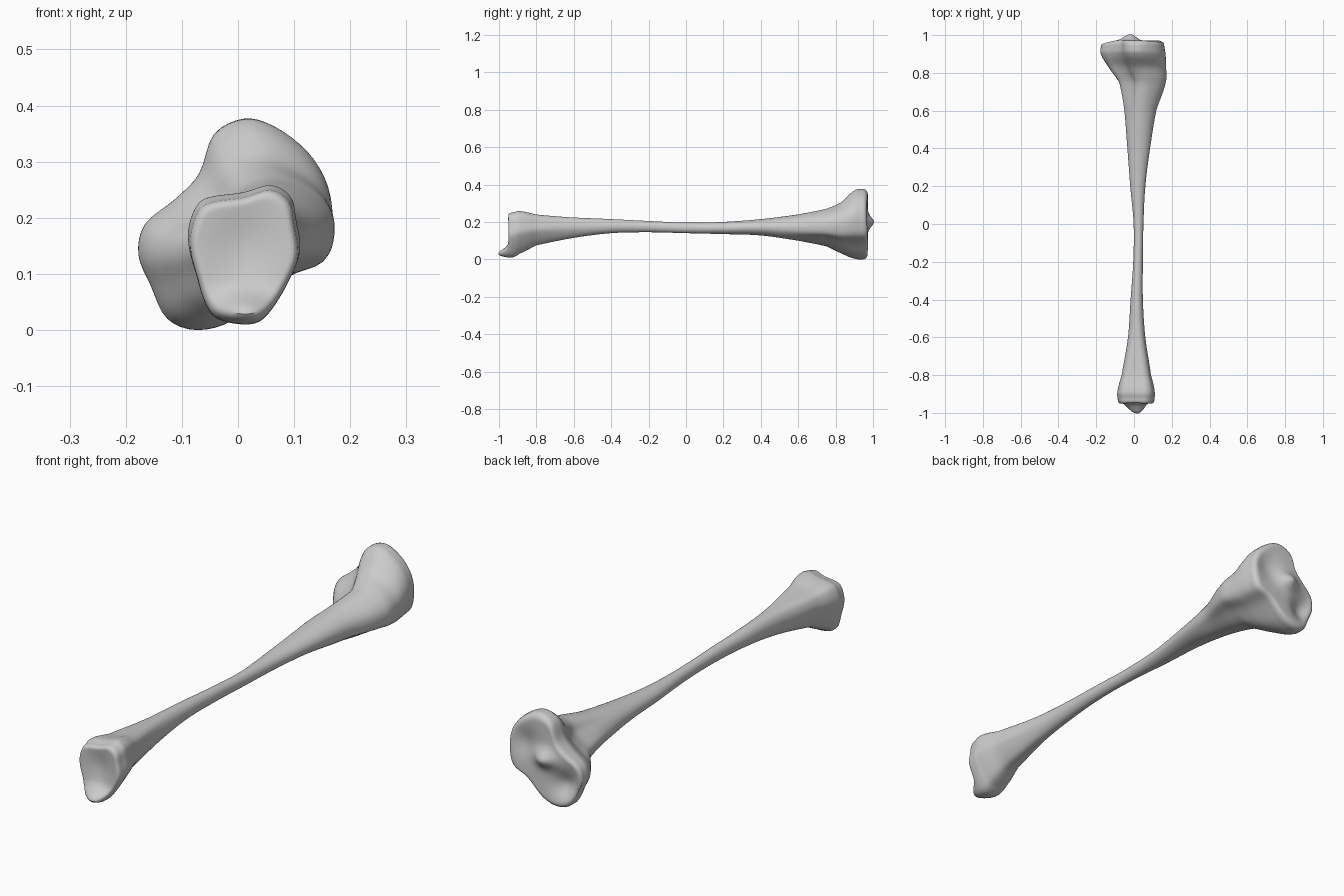
import bpy
import bmesh
import math
from mathutils import Vector

SIDES = 64

if "Cube" in bpy.data.objects:
    bpy.data.objects.remove(bpy.data.objects["Cube"])


def hermite(p0, p1, p2, p3, t):
    """Smooth curve from p1 to p2."""
    return 0.5 * (2 * p1 + (p2 - p0) * t + (2 * p0 - 5 * p1 + 4 * p2 - p3) * t ** 2
                  + (3 * p1 - p0 - 3 * p2 + p3) * t ** 3)


def smoothstep(a, b, value):
    t = max(0, min(1, (value - a) / (b - a)))
    return t * t * (3 - 2 * t)


def unit_outline(points):
    """Smooth a closed outline and fit it in a unit box."""
    points = [Vector(p) for p in points]
    n = len(points)
    steps = SIDES // n
    curve = []
    for i in range(n):
        near = [points[(i + k) % n] for k in (-1, 0, 1, 2)]
        curve += [hermite(*near, s / steps) for s in range(steps)]
    low = Vector([min(p[k] for p in curve) for k in (0, 1)])
    high = Vector([max(p[k] for p in curve) for k in (0, 1)])
    size = high - low
    return [Vector(((p.x - low.x) / size.x, (p.y - low.y) / size.y)) for p in curve]


# Cross-sections (x, z), counter-clockwise from +x
knee_shape = unit_outline([
    (.17, .19), (.165, .26), (.13, .32), (.07, .365), (.015, .378), (-.04, .35),
    (-.067, .28), (-.11, .235), (-.165, .19), (-.177, .135), (-.155, .08),
    (-.125, .02), (-.07, 0), (0, .02), (.08, .09), (.15, .125)])
ankle_shape = unit_outline([
    (.112, .14), (.105, .19), (.095, .235), (.06, .257), (.01, .243), (-.045, .235),
    (-.07, .22), (-.085, .18), (-.085, .14), (-.072, .09), (-.06, .05), (-.04, .02),
    (0, .008), (.04, .012), (.07, .045), (.1, .1)])
shaft_shape = unit_outline([
    (math.cos(i * math.tau / 16), math.sin(i * math.tau / 16)) for i in range(16)])

# Stations along the bone: y, left and right edges, underside, top
stations = [Vector(s) for s in [
    (-.93, -.086, .108, .01, .25), (-.89, -.088, .11, .03, .258),
    (-.8, -.065, .09, .075, .24), (-.6, -.032, .06, .115, .225),
    (-.4, -.018, .047, .14, .215), (-.2, -.004, .047, .145, .205),
    (0, -.002, .05, .14, .196), (.2, -.02, .06, .135, .2),
    (.4, -.035, .085, .128, .215), (.6, -.052, .118, .1, .24),
    (.75, -.08, .168, .07, .27), (.83, -.135, .17, .032, .305),
    (.9, -.175, .167, .004, .368), (.945, -.175, .16, 0, .377)]]


def section(row):
    """One ring of the bone, blending the three shapes by position."""
    y, left, right, under, top = row
    knee = smoothstep(.45, .88, y)
    ankle = smoothstep(-.45, -.86, y)
    ring = []
    for k, a, s in zip(knee_shape, ankle_shape, shaft_shape):
        p = k * knee + a * ankle + s * (1 - knee - ankle)
        ring.append(Vector((left + (right - left) * p.x, y, under + (top - under) * p.y)))
    return ring


def relief(x, z, bumps):
    """Sum of soft bumps and hollows on a joint surface."""
    return sum(h * math.exp(-((x - bx) / rx) ** 2 - ((z - bz) / rz) ** 2)
               for bx, bz, rx, rz, h in bumps)


def add_ring(bm, points):
    return [bm.verts.new(p) for p in points]


def bridge(bm, a, b):
    for i in range(SIDES):
        j = (i + 1) % SIDES
        bm.faces.new((a[i], a[j], b[j], b[i]))


def joint_surface(bm, rim, centre, plate, bumps):
    """Close an end with a rolled rim and a sculpted face."""
    start = [v.co.copy() for v in rim]
    edge_y = start[0].y
    scales = [.99, .97, .94, .9] + [.85 - .05 * i for i in range(17)]
    last = rim
    for scale in scales:
        r = min(1, (1 - scale) / .14)
        roll = math.sqrt(1 - (1 - r) ** 2)
        points = []
        for co in start:
            x = centre[0] + (co.x - centre[0]) * scale
            z = centre[1] + (co.z - centre[1]) * scale
            y = edge_y + (plate - edge_y) * roll + relief(x, z, bumps) * (.35 + .65 * roll)
            points.append((x, y, z))
        ring = add_ring(bm, points)
        bridge(bm, last, ring)
        last = ring
    bm.faces.new(last)


bm = bmesh.new()

# Shaft and flared ends
rings = []
for i in range(len(stations) - 1):
    near = [stations[max(0, min(len(stations) - 1, i + k))] for k in (-1, 0, 1, 2)]
    for s in range(6):
        row = hermite(*near, s / 6)
        row[0] = near[1][0] + (near[2][0] - near[1][0]) * s / 6
        rings.append(add_ring(bm, section(row)))
rings.append(add_ring(bm, section(stations[-1])))
for a, b in zip(rings, rings[1:]):
    bridge(bm, a, b)

# Knee end: two shallow sockets and a central ridge
joint_surface(bm, rings[-1], (-.015, .18), .972, [
    (-.02, .2, .045, .035, .033), (-.1, .1, .05, .055, -.03),
    (.08, .24, .06, .06, -.016), (-.15, .14, .05, .08, -.015)])

# Ankle end: hollow face with a projecting lower lip
joint_surface(bm, rings[0], (.01, .135), -.952, [
    (.015, .03, .055, .032, -.052), (.01, .15, .06, .07, .014)])

bmesh.ops.recalc_face_normals(bm, faces=bm.faces)
mesh = bpy.data.meshes.new("leg_bone")
bm.to_mesh(mesh)
bm.free()
bone = bpy.data.objects.new("leg_bone", mesh)
bpy.context.collection.objects.link(bone)

# Plain grey surface
grey = bpy.data.materials.new("bone_grey")
grey.use_nodes = True
colour = (.6, .6, .6, 1)
grey.diffuse_color = colour
grey.node_tree.nodes["Principled BSDF"].inputs["Base Color"].default_value = colour
mesh.materials.append(grey)

bpy.ops.object.select_all(action="DESELECT")
bone.select_set(True)
bpy.context.view_layer.objects.active = bone
bpy.ops.object.shade_smooth_by_angle(angle=math.radians(40))
